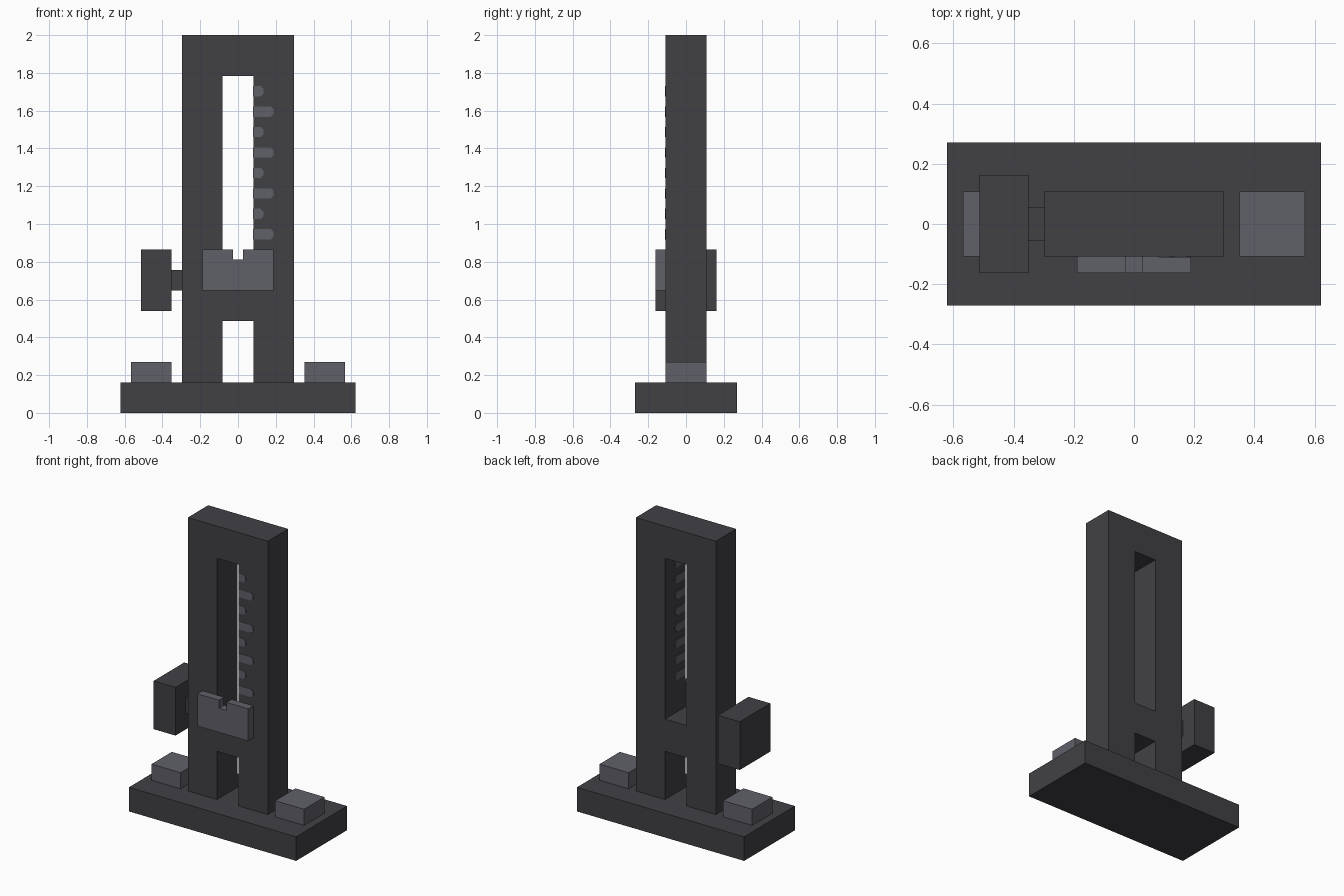
import bpy, bmesh
from math import radians
from mathutils import Matrix

if "Cube" in bpy.data.objects:
    bpy.data.objects.remove(bpy.data.objects["Cube"])

U = 2 / 37  # the model sits on a regular grid, 37 units tall


def material(name, rgb):
    m = bpy.data.materials.new(name)
    m.diffuse_color = (*rgb, 1)
    m.use_nodes = True
    m.node_tree.nodes["Principled BSDF"].inputs["Base Color"].default_value = m.diffuse_color
    return m


DARK = material("dark_grey", (0.053, 0.052, 0.059))
LIGHT = material("light_grey", (0.117, 0.117, 0.141))


def finish(name, bm, mat):
    bmesh.ops.recalc_face_normals(bm, faces=bm.faces)
    me = bpy.data.meshes.new(name)
    bm.to_mesh(me)
    me.materials.append(mat)
    for p in me.polygons:
        p.use_smooth = False
        p.material_index = 0
    ob = bpy.data.objects.new(name, me)
    bpy.context.collection.objects.link(ob)
    return ob


def box(name, x, y, z, mat):
    """Box from (min, max) ranges in grid units."""
    bm = bmesh.new()
    bmesh.ops.create_cube(bm, size=1)
    for v in bm.verts:
        v.co = [(a + b) / 2 * U + c * (b - a) * U for c, (a, b) in zip(v.co, (x, y, z))]
    return finish(name, bm, mat)


def prism(name, loops, y, mat, turn=0, shift=(0, 0, 0)):
    """Extrude x-z outlines (first outer, then holes) over a y range, in grid units."""
    cu = bpy.data.curves.new(name + "_outline", 'CURVE')
    cu.dimensions, cu.fill_mode = '2D', 'BOTH'
    cu.extrude = (y[1] - y[0]) / 2
    for pts in loops:
        s = cu.splines.new('POLY')
        s.points.add(len(pts) - 1)
        for p, (a, b) in zip(s.points, pts):
            p.co = (a, b, 0, 1)
        s.use_cyclic_u = True
    tmp = bpy.data.objects.new(name + "_outline", cu)
    me = bpy.data.meshes.new_from_object(tmp)
    bm = bmesh.new()
    bm.from_mesh(me)
    bpy.data.objects.remove(tmp)
    bpy.data.meshes.remove(me)
    bmesh.ops.remove_doubles(bm, verts=bm.verts, dist=0.0001)
    bm.transform(Matrix.Scale(U, 4) @ Matrix.Translation(shift) @ Matrix.Rotation(turn, 4, 'Z')
                 @ Matrix.Translation((0, (y[0] + y[1]) / 2, 0))
                 @ Matrix.Rotation(radians(90), 4, 'X'))
    return finish(name, bm, mat)


def rect(x0, x1, z0, z1):
    return [(x0, z0), (x1, z0), (x1, z1), (x0, z1)]


# base and the two raised pads
box("base", (-11.5, 11.5), (-5, 5), (0, 3), DARK)
for side, x in (("left", (-10.5, -6.5)), ("right", (6.5, 10.5))):
    box(side + "_pad", x, (-2, 2), (3, 5), LIGHT)

# upright frame with a long slot and an open gap at the foot
frame = [(-5.5, 3), (-1.5, 3), (-1.5, 9), (1.5, 9), (1.5, 3), (5.5, 3), (5.5, 37), (-5.5, 37)]
prism("upright_frame", [frame, rect(-1.5, 1.5, 13, 33)], (-2, 2), DARK)

# notched front plate
plate = [(-3.5, 12), (3.5, 12), (3.5, 16), (0.5, 16), (0.5, 15), (-0.5, 15), (-0.5, 16), (-3.5, 16)]
prism("notched_plate", [plate], (-3, -2), LIGHT)

# side knob on its stem
box("knob_stem", (-6.5, -5.5), (-1, 1), (12, 14), DARK)
box("knob", (-9.5, -6.5), (-3, 3), (10, 16), DARK)

# scale marks: thin plates on the front face, wrapping onto the slot wall
T, C = 0.05, 0.28


def mark(length, z):
    a, b = z - 0.5, z + 0.5
    return [(0, a), (length - C, a), (length, a + C), (length, b - C), (length - C, b), (0, b)]


for i in range(8):
    z = 31.5 - 2 * i
    prism(f"scale_mark_{i + 1}", [mark(2 if i % 2 else 1, z)], (-T, 0.02), LIGHT,
          shift=(1.5, -2, 0))
    prism(f"slot_wall_mark_{i + 1}", [mark(2, z)], (-0.02, T), LIGHT,
          turn=radians(90), shift=(1.5, -2, 0))
